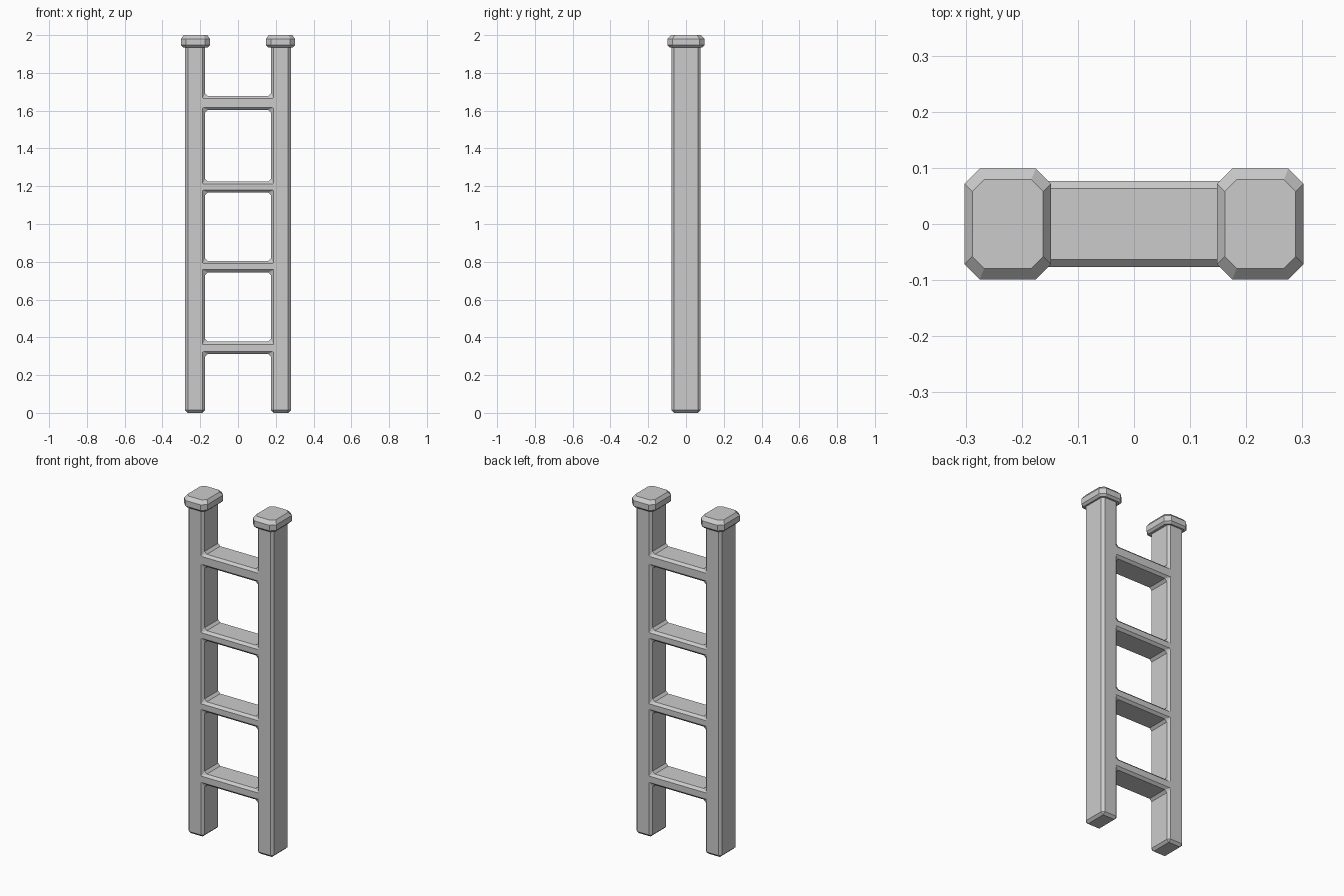
import bpy, bmesh

if "Cube" in bpy.data.objects:
    bpy.data.objects.remove(bpy.data.objects["Cube"])

RUNGS = [(0.312, 0.377), (0.744, 0.805), (1.166, 1.226), (1.604, 1.678)]
XS = [-0.28, -0.174, 0.174, 0.28]
DEPTH = 0.077


def add_object(name, bm):
    mesh = bpy.data.meshes.new(name)
    bmesh.ops.recalc_face_normals(bm, faces=bm.faces)
    bm.to_mesh(mesh)
    bm.free()
    obj = bpy.data.objects.new(name, mesh)
    bpy.context.collection.objects.link(obj)
    return obj


# Ladder frame: flat grid of posts and rungs, thickened, edges chamfered
zs = [0.0] + [z for rung in RUNGS for z in rung] + [1.95]
bm = bmesh.new()
grid = [[bm.verts.new((x, -DEPTH, z)) for z in zs] for x in XS]
for i in range(3):
    for j in range(len(zs) - 1):
        if i != 1 or j % 2 == 1:
            bm.faces.new((grid[i][j], grid[i + 1][j],
                          grid[i + 1][j + 1], grid[i][j + 1]))
ext = bmesh.ops.extrude_face_region(bm, geom=bm.faces[:], use_keep_orig=True)
back = [g for g in ext["geom"] if isinstance(g, bmesh.types.BMVert)]
bmesh.ops.translate(bm, verts=back, vec=(0, 2 * DEPTH, 0))
frame = add_object("ladder_frame", bm)
bevel = frame.modifiers.new("chamfer", "BEVEL")
bevel.width = 0.014
bevel.segments = 1
bevel.limit_method = "ANGLE"


# Post caps: stacked octagonal rings
def octagon(bm, cx, hx, hy, c, z):
    pts = [(hx, -hy + c), (hx, hy - c), (hx - c, hy), (-hx + c, hy),
           (-hx, hy - c), (-hx, -hy + c), (-hx + c, -hy), (hx - c, -hy)]
    return [bm.verts.new((cx + x, y, z)) for x, y in pts]


def post_cap(name, cx):
    bm = bmesh.new()
    rings = [octagon(bm, cx, 0.065, 0.087, 0.02, 1.935),
             octagon(bm, cx, 0.077, 0.099, 0.027, 1.947),
             octagon(bm, cx, 0.077, 0.099, 0.027, 1.98),
             octagon(bm, cx, 0.063, 0.079, 0.021, 2.0)]
    for low, high in zip(rings, rings[1:]):
        for k in range(8):
            n = (k + 1) % 8
            bm.faces.new((low[k], low[n], high[n], high[k]))
    bm.faces.new(rings[0])
    bm.faces.new(rings[-1])
    add_object(name, bm)


post_cap("left_post_cap", -0.225)
post_cap("right_post_cap", 0.225)
